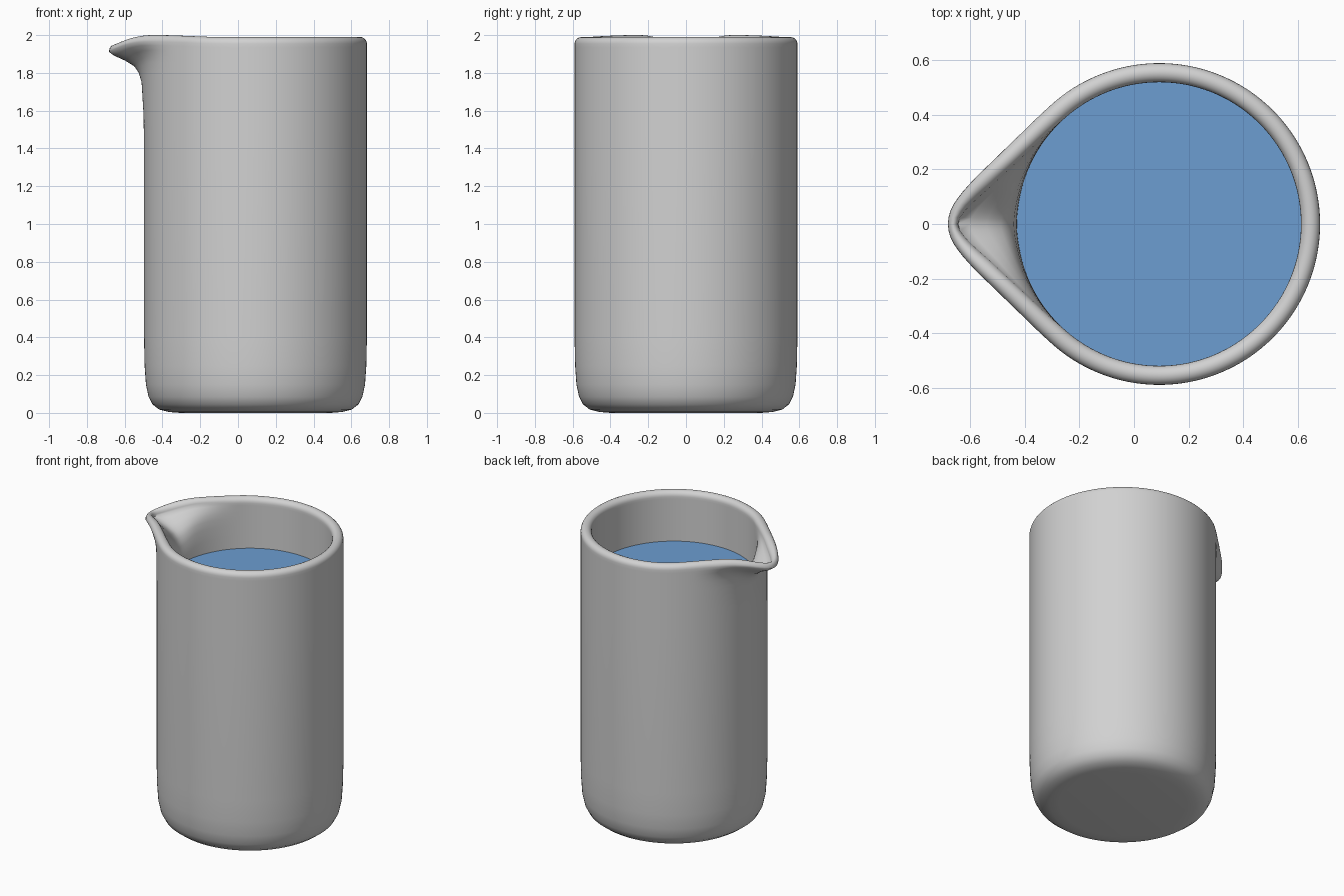
import bpy, bmesh, math

if "Cube" in bpy.data.objects:
    bpy.data.objects.remove(bpy.data.objects["Cube"])

CX, R_OUT, R_IN = 0.0925, 0.59, 0.52   # cup axis, outer and inner wall radius
SEG, RIM = 192, 0.035                  # segments round the cup, rim rounding


def material(name, rgb):
    m = bpy.data.materials.new(name)
    m.diffuse_color = (*rgb, 1)
    m.use_nodes = True
    m.node_tree.nodes["Principled BSDF"].inputs["Base Color"].default_value = m.diffuse_color
    return m


def smooth_table(pts, x):
    """Cubic interpolation through (x, value) points, flat at both ends."""
    if x >= pts[-1][0]:
        return pts[-1][1]
    n = len(pts)

    def slope(i):
        if i in (0, n - 1):
            return 0
        return (pts[i + 1][1] - pts[i - 1][1]) / (pts[i + 1][0] - pts[i - 1][0])
    i = max(k for k in range(n - 1) if pts[k][0] <= x)
    (x0, a), (x1, b) = pts[i], pts[i + 1]
    h = x1 - x0
    t = (x - x0) / h
    return ((2*t**3 - 3*t*t + 1) * a + (t**3 - 2*t*t + t) * h * slope(i)
            + (3*t*t - 2*t**3) * b + (t**3 - t*t) * h * slope(i + 1))


def lathe(name, profile, mat, angle):
    """Closed solid: profile(phi) gives (r, z) points, phi in degrees from -x."""
    bm = bmesh.new()
    cols = []
    for i in range(SEG):
        a = 2 * math.pi * i / SEG
        phi = math.degrees(min(a, 2 * math.pi - a))
        cols.append([bm.verts.new((CX - r * math.cos(a), r * math.sin(a), z))
                     for r, z in profile(phi)])
    for i in range(SEG):
        p, q = cols[i], cols[(i + 1) % SEG]
        for j in range(len(p) - 1):
            bm.faces.new((p[j], q[j], q[j + 1], p[j + 1]))
    bm.faces.new([c[0] for c in cols])
    bm.faces.new([c[-1] for c in cols])
    bmesh.ops.recalc_face_normals(bm, faces=bm.faces)
    me = bpy.data.meshes.new(name)
    bm.to_mesh(me)
    bm.free()
    me.materials.append(mat)
    ob = bpy.data.objects.new(name, me)
    bpy.context.collection.objects.link(ob)
    bpy.ops.object.select_all(action='DESELECT')
    ob.select_set(True)
    bpy.context.view_layer.objects.active = ob
    bpy.ops.object.shade_smooth_by_angle(angle=math.radians(angle))
    return ob


# spout outline seen from above (angle from spout, radius) and rim height
OUTER = [(0, .775), (4, .766), (8, .740), (13, .703), (20, .657),
         (27, .625), (36, .600), (48, .59)]
INNER = [(0, .738), (4, .712), (8, .672), (13, .628), (20, .585),
         (27, .555), (36, .532), (48, .52)]
RIM_Z = [(0, 1.945), (4, 1.952), (8, 1.967), (13, 1.985), (20, 1.998),
         (30, 2.0), (45, 1.997), (70, 1.99), (180, 1.99)]
# share of the spout flare at each depth below the rim
FLARE_OUT = [(.5, 0), (.345, .02), (.195, .07), (.145, .15), (.11, .28),
             (.08, .54), (.055, .84), (.035, 1)]
FLARE_IN = [(.035, 1), (.05, .8), (.075, .52), (.105, .28), (.14, .15),
            (.19, .06), (.27, .015), (.36, 0)]
BASE = [(.40, 0), (.46, .005), (.51, .018), (.545, .045), (.566, .085),
        (.580, .15), (.587, .25), (.59, .4)]
FLOOR = [(.52, .3), (.51, .16), (.47, .11), (.40, .1)]


def cup_profile(phi):
    ro, ri = smooth_table(OUTER, phi), smooth_table(INNER, phi)
    top = smooth_table(RIM_Z, phi)
    pts = list(BASE)
    pts += [(R_OUT + (ro - R_OUT) * f, top - d) for d, f in FLARE_OUT]
    mid, half = (ro + ri) / 2, (ro - ri) / 2
    for k in range(1, 10):                      # rounded rim
        t = math.pi * k / 10
        pts.append((mid + half * math.cos(t), top - RIM + RIM * math.sin(t)))
    pts += [(R_IN + (ri - R_IN) * f, top - d) for d, f in FLARE_IN]
    return pts + FLOOR


# cup with pouring spout
lathe("pitcher_body", cup_profile, material("light grey", (.64, .64, .64)), 60)

# liquid filling
lathe("water", lambda phi: [(.40, .11), (.46, .13), (.50, .2), (.522, .35), (.522, 1.645)],
      material("water blue", (.15, .34, .64)), 30)
